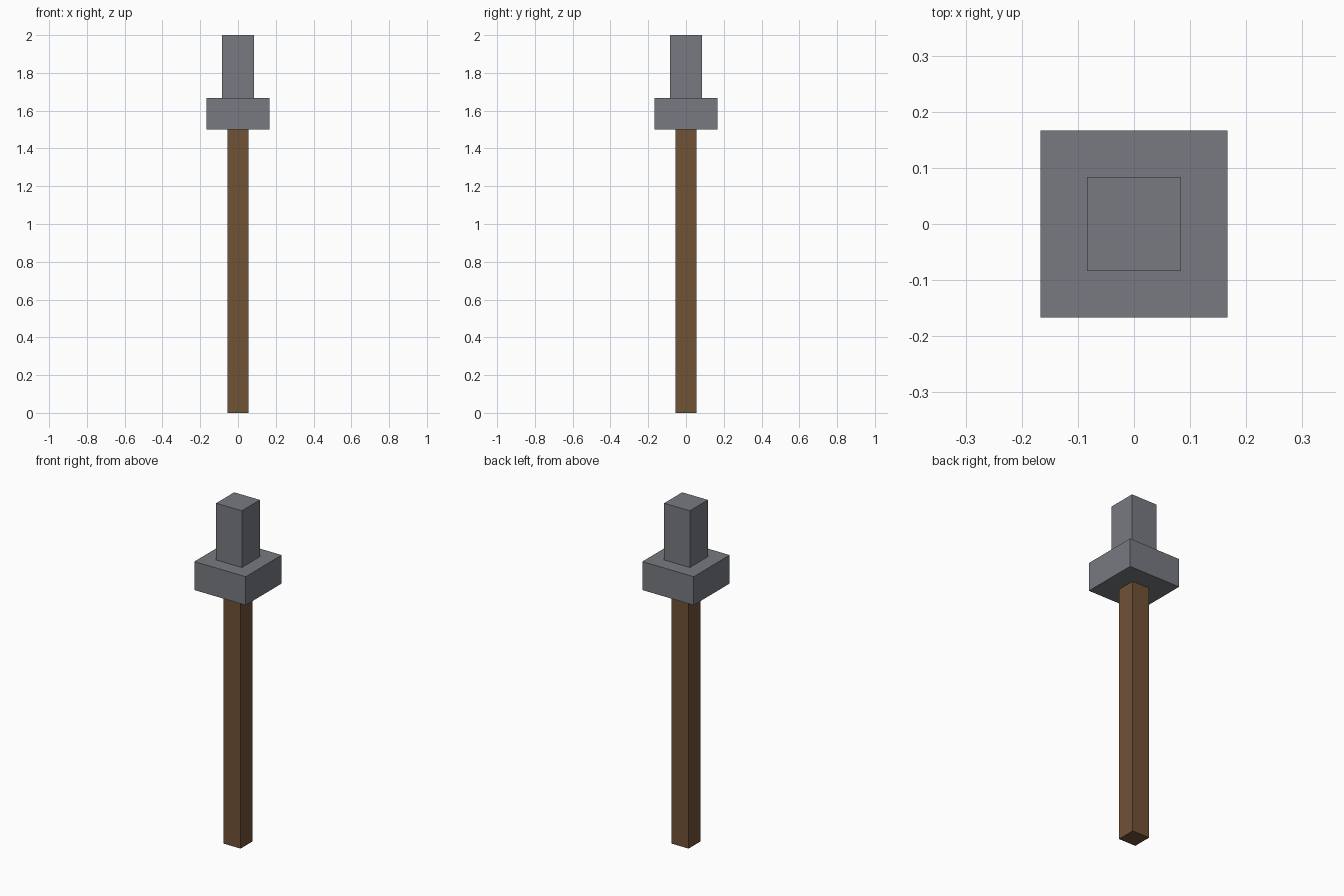
import bpy

cube = bpy.data.objects.get("Cube")
if cube:
    bpy.data.objects.remove(cube, do_unlink=True)


def make_material(name, rgb):
    mat = bpy.data.materials.new(name)
    mat.use_nodes = True
    color = (*rgb, 1.0)
    mat.diffuse_color = color
    mat.node_tree.nodes["Principled BSDF"].inputs["Base Color"].default_value = color
    return mat


def square_block(name, width, bottom, top, mat):
    bpy.ops.mesh.primitive_cube_add(size=1, location=(0, 0, (bottom + top) / 2))
    obj = bpy.context.object
    obj.name = name
    obj.scale = (width, width, top - bottom)
    bpy.ops.object.transform_apply(location=False, rotation=False, scale=True)
    obj.data.materials.append(mat)
    return obj


wood = make_material("brown wood", (0.162, 0.085, 0.037))
stone = make_material("grey stone", (0.19, 0.195, 0.22))

# Long wooden handle
square_block("handle", 0.111, 0.0, 1.5, wood)
# Wide collar and narrower tip of the head
square_block("head_collar", 0.333, 1.5, 1.667, stone)
square_block("head_tip", 0.167, 1.667, 2.0, stone)
